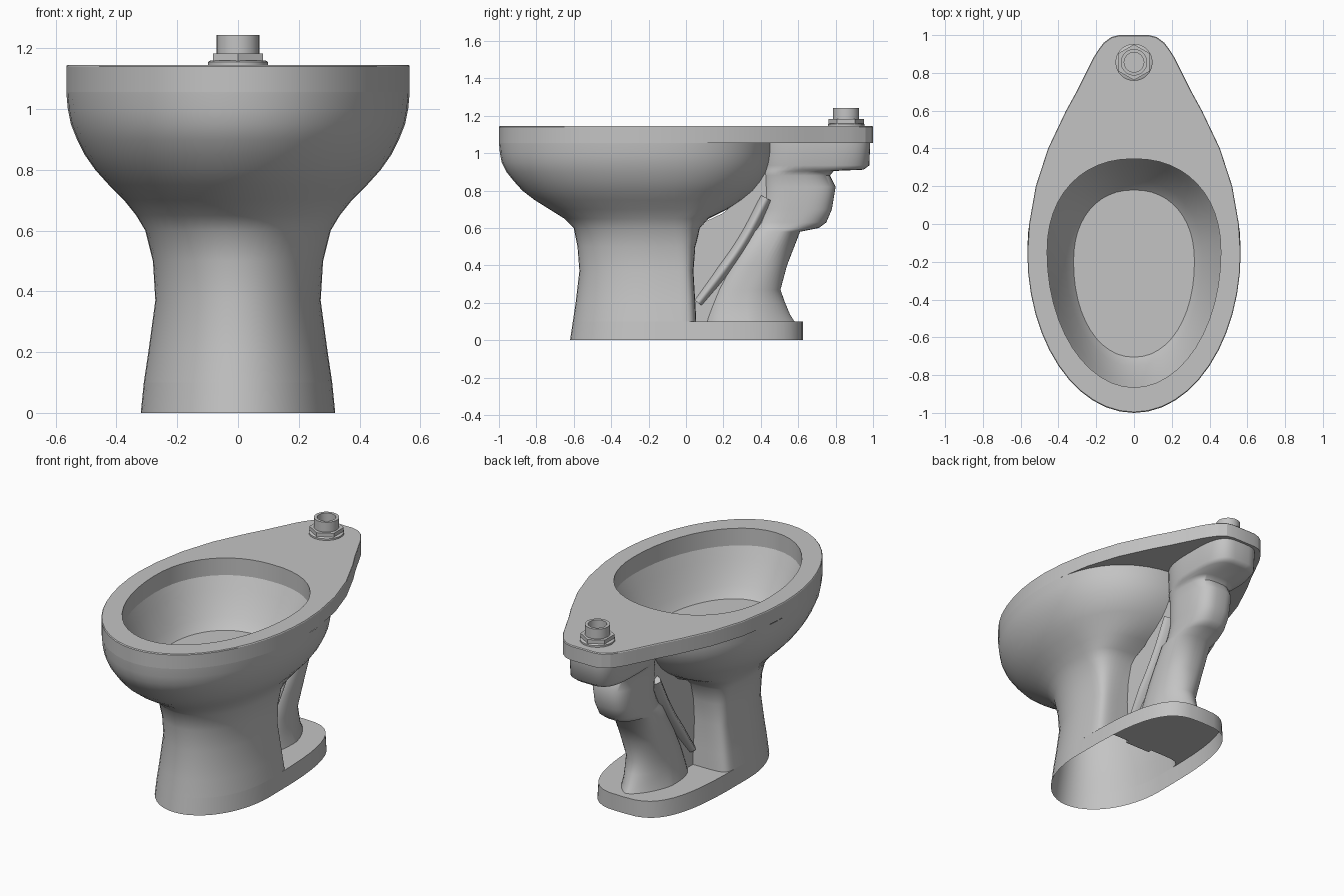
import bpy
from math import sin, cos, pi, copysign

cube = bpy.data.objects.get("Cube")
if cube:
    bpy.data.objects.remove(cube, do_unlink=True)

SIDES = 48
MID = -0.15  # y of the widest point of the bowl

grey = bpy.data.materials.new("grey_ceramic")
grey.use_nodes = True
colour = (0.55, 0.55, 0.55, 1)
grey.diffuse_color = colour
grey.node_tree.nodes["Principled BSDF"].inputs["Base Color"].default_value = colour


def finish(obj, angle=35):
    obj.data.materials.append(grey)
    bpy.ops.object.select_all(action="DESELECT")
    obj.select_set(True)
    bpy.context.view_layer.objects.active = obj
    bpy.ops.object.shade_smooth_by_angle(angle=angle * pi / 180)
    return obj


def power(value, exponent):
    return copysign(abs(value) ** (2 / exponent), value)


def ring(z, width, front, back, mid=MID, front_exp=2, back_exp=2, sides=SIDES):
    """Egg-shaped horizontal section, starting at the front."""
    points = []
    for i in range(sides):
        a = 2 * pi * i / sides
        c, s = cos(a), sin(a)
        e = front_exp if c > 0 else back_exp
        reach = (mid - front) if c > 0 else (back - mid)
        points.append((width * power(s, e), mid - reach * power(c, e), z))
    return points


def circle(z, radius, y, sides=32):
    return ring(z, radius, y - radius, y + radius, y, sides=sides)


def loft(name, rings, cap_start=False, cap_end=False, angle=35):
    n = len(rings[0])
    verts = [p for r in rings for p in r]
    faces = []
    for k in range(len(rings) - 1):
        a, b = k * n, (k + 1) * n
        for i in range(n):
            j = (i + 1) % n
            faces.append((a + i, a + j, b + j, b + i))
    if cap_start:
        faces.append(tuple(reversed(range(n))))
    if cap_end:
        faces.append(tuple(range(len(verts) - n, len(verts))))
    mesh = bpy.data.meshes.new(name)
    mesh.from_pydata(verts, [], faces)
    mesh.validate()
    obj = bpy.data.objects.new(name, mesh)
    bpy.context.collection.objects.link(obj)
    return finish(obj, angle)


# Foot, pedestal and outer bowl: one shell, open underneath
body_rows = [  # height, half width, front, back
    (0.1, 0.31, -0.605, 0.055), (0.2, 0.295, -0.59, 0.05),
    (0.37, 0.272, -0.57, 0.04), (0.5, 0.28, -0.58, 0.05),
    (0.6, 0.305, -0.6, 0.075), (0.65, 0.335, -0.65, 0.12),
    (0.7, 0.375, -0.73, 0.22), (0.75, 0.425, -0.81, 0.3),
    (0.8, 0.47, -0.875, 0.36), (0.85, 0.505, -0.92, 0.4),
    (0.9, 0.53, -0.96, 0.43), (0.95, 0.55, -0.985, 0.447),
    (1.0, 0.56, -0.995, 0.455), (1.055, 0.565, -1, 0.458),
]
body = [ring(0, 0.32, -0.62, 0.625, back_exp=3.2),
        ring(0.1, 0.31, -0.605, 0.625, back_exp=3.2)]
for z, w, front, back in body_rows:
    body.append(ring(z, w, front, back, back_exp=min(8, 2.3 + 14 * max(0, 0.75 - z))))
loft("bowl_and_pedestal", body)

# Rim slab with tapered rear deck, flowing into the bowl interior
deck = [(0.555, 0), (0.52, 0.2), (0.455, 0.4), (0.36, 0.6), (0.305, 0.7), (0.255, 0.8),
        (0.215, 0.88), (0.19, 0.92), (0.16, 0.96), (0.12, 0.99), (0.08, 1), (0, 1)]


def outline(z, inset=0):
    quarter = SIDES // 4
    half = [(p[0], p[1]) for p in ring(z, 0.565, -1, 1)[:quarter + 1]] + deck
    half += [(-x, y) for x, y in reversed(half[1:-1])]
    return [(x * (1 - inset), y * (1 - inset), z) for x, y in half]


def inner(z, t):
    """Interior section: t = 0 at the opening, 1 at the basin floor."""
    return ring(z, 0.46 - 0.14 * t, -0.865 + 0.16 * t, 0.345 - 0.165 * t, MID - 0.05 * t,
                2 + 0.1 * t, 2.2)


loft("rim_and_basin", [
    inner(1.055, 0), outline(1.055), outline(1.14), outline(1.145, 0.005),
    inner(1.145, 0), inner(1.04, 0), inner(0.97, 0.22),
    inner(0.9, 0.46), inner(0.84, 0.7), inner(0.8, 0.88), inner(0.78, 1)],
    cap_end=True, angle=16)

# Rear trapway leg with its bulge and the mounting block under the deck
leg_rows = [  # height, half width, front, back, squareness of the back
    (0.1, 0.15, 0.09, 0.58, 1.5), (0.14, 0.14, 0.1, 0.555, 1.6),
    (0.2, 0.13, 0.12, 0.53, 1.8), (0.27, 0.125, 0.15, 0.505, 2),
    (0.4, 0.125, 0.22, 0.54, 2.4), (0.58, 0.125, 0.33, 0.61, 2.6),
    (0.6, 0.12, 0.35, 0.71, 2.6), (0.63, 0.12, 0.37, 0.75, 2.8),
    (0.7, 0.125, 0.4, 0.78, 3), (0.82, 0.13, 0.4, 0.8, 3),
    (0.88, 0.13, 0.4, 0.77, 3), (0.905, 0.14, 0.4, 0.79, 3.5),
    (0.912, 0.15, 0.4, 0.95, 3.5), (0.935, 0.16, 0.4, 0.98, 3.5),
    (1.057, 0.165, 0.4, 0.985, 3.5),
]
loft("trapway_leg", [ring(z, w, f, b, (f + b) / 2, 2.6, e) for z, w, f, b, e in leg_rows],
     angle=60)

# Rising trapway tube, a flattened swept curve
curve = bpy.data.curves.new("trapway_riser", "CURVE")
curve.dimensions = "3D"
curve.bevel_depth = 0.045
curve.bevel_resolution = 4
curve.use_fill_caps = True
spline = curve.splines.new("BEZIER")
path = [(0.065, 0.2), (0.2, 0.375), (0.31, 0.535), (0.43, 0.76)]
spline.bezier_points.add(len(path) - 1)
for point, (y, z) in zip(spline.bezier_points, path):
    point.co = (0, y, z)
    point.handle_left_type = point.handle_right_type = "AUTO"
spline.bezier_points[0].radius = 0.85
riser = bpy.data.objects.new("trapway_riser", curve)
bpy.context.collection.objects.link(riser)
bpy.ops.object.select_all(action="DESELECT")
riser.select_set(True)
bpy.context.view_layer.objects.active = riser
bpy.ops.object.convert(target="MESH")
riser = bpy.context.view_layer.objects.active
riser.scale.x = 2.9
finish(riser)

# Web joining the trapway to the bowl
side = [(0.03, 0.1), (0.2, 0.1), (0.5, 0.75), (0.5, 1.05), (0.4, 1.05),
        (0.38, 0.85), (0.2, 0.68), (0.03, 0.6)]
loft("trapway_web", [[(x, y, z) for y, z in side] for x in (-0.085, 0.085)], True, True)

# Inlet fitting on the deck
INLET = 0.856
loft("inlet_washer", [circle(1.145, 0.098, INLET), circle(1.155, 0.098, INLET),
                      circle(1.16, 0.09, INLET)], cap_end=True)
loft("inlet_nut", [circle(1.155, 0.095, INLET, 6), circle(1.183, 0.095, INLET, 6)],
     cap_end=True)
loft("inlet_pipe", [circle(1.18, 0.07, INLET), circle(1.243, 0.07, INLET),
                    circle(1.243, 0.052, INLET), circle(1.19, 0.052, INLET)], cap_end=True)
